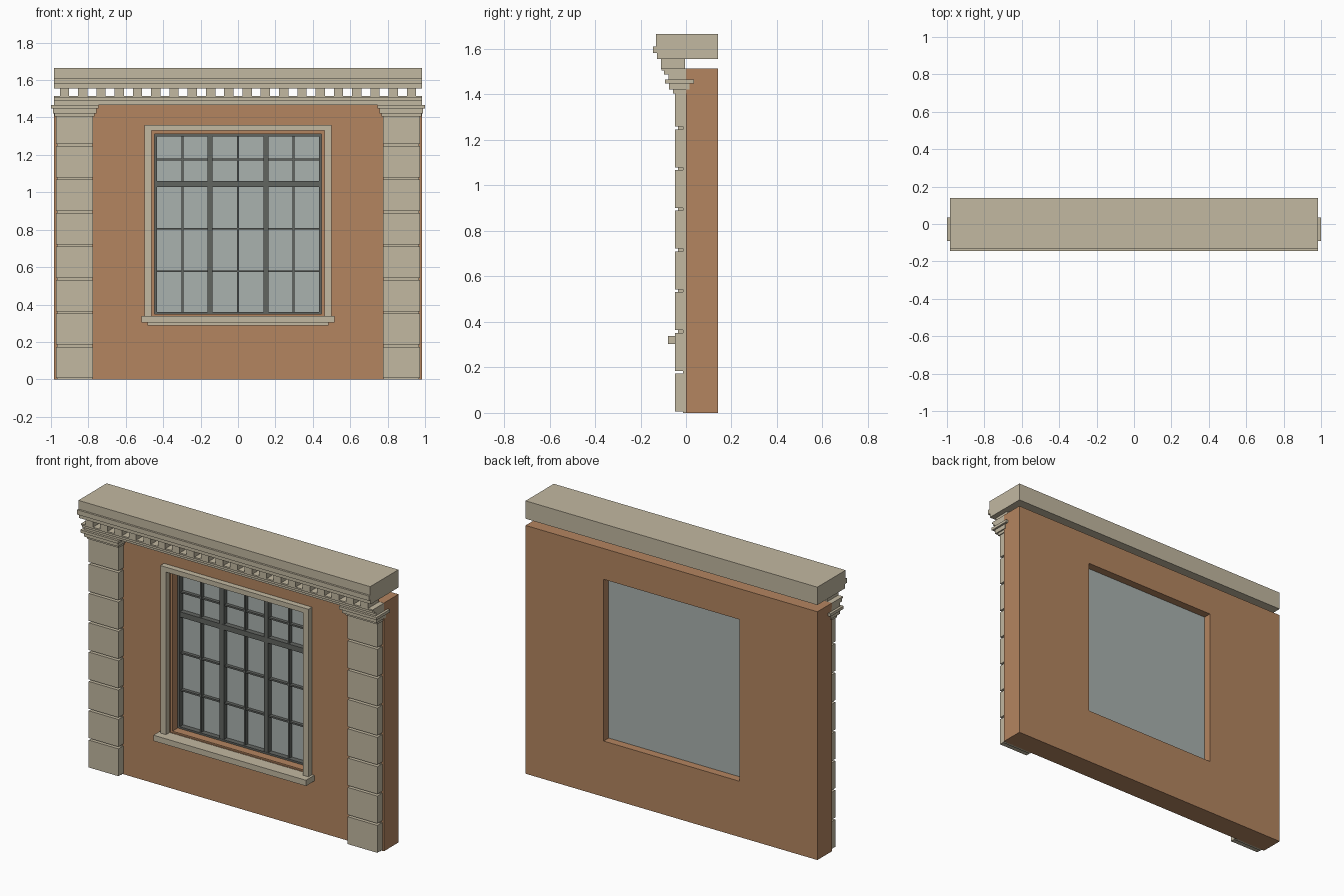
import bpy
import bmesh

cube = bpy.data.objects.get("Cube")
if cube:
    bpy.data.objects.remove(cube)


def material(name, rgb):
    mat = bpy.data.materials.new(name)
    mat.use_nodes = True
    mat.diffuse_color = (*rgb, 1)
    mat.node_tree.nodes["Principled BSDF"].inputs["Base Color"].default_value = (*rgb, 1)
    return mat


stone = material("pale stone", (0.54, 0.48, 0.355))
plaster = material("terracotta plaster", (0.456, 0.235, 0.117))
metal = material("dark grey frame", (0.12, 0.128, 0.118))
pane = material("grey glass", (0.40, 0.445, 0.425))


def finish(name, bm, mat):
    bmesh.ops.recalc_face_normals(bm, faces=bm.faces)
    mesh = bpy.data.meshes.new(name)
    bm.to_mesh(mesh)
    bm.free()
    mesh.materials.append(mat)
    obj = bpy.data.objects.new(name, mesh)
    bpy.context.collection.objects.link(obj)
    return obj


def add_box(bm, x, y, z):
    """Add a box spanning the (low, high) pairs x, y and z."""
    verts = bmesh.ops.create_cube(bm, size=1)["verts"]
    for v in verts:
        v.co = [lo + (hi - lo) * (c + 0.5) for c, (lo, hi) in zip(v.co, (x, y, z))]


def boxes(name, mat, spans):
    bm = bmesh.new()
    for span in spans:
        add_box(bm, *span)
    return finish(name, bm, mat)


def ring(name, mat, outer, inner, y):
    """Rectangular frame; outer and inner are (half width, bottom, top)."""
    bm = bmesh.new()

    def loop(rect, depth):
        w, lo, hi = rect
        return [bm.verts.new((px, depth, pz)) for px, pz in ((-w, lo), (w, lo), (w, hi), (-w, hi))]

    loops = [loop(outer, y[0]), loop(inner, y[0]), loop(inner, y[1]), loop(outer, y[1])]
    for a, b in zip(loops, loops[1:] + loops[:1]):
        for i in range(4):
            j = (i + 1) % 4
            bm.faces.new((a[i], a[j], b[j], b[i]))
    return finish(name, bm, mat)


HALF = 0.985
WALL_TOP = 1.515
OPENING = (0.458, 0.34, 1.327)
LIP = (0.446, 0.349, 1.311)

# Wall with the window opening and its narrow inner lip
ring("wall", plaster, (HALF, 0, WALL_TOP), OPENING, (0, 0.14))
ring("window_reveal", plaster, OPENING, LIP, (0.004, 0.086))

# Stone surround and sill
ring("window_surround", stone, (0.5, 0.32, 1.36), (0.462, 0.338, 1.33), (-0.035, 0.002))
boxes("window_sill", stone, [
    ((-0.515, 0.515), (-0.08, 0.002), (0.303, 0.338)),
    ((-0.485, 0.485), (-0.042, 0.002), (0.288, 0.303)),
])

# Window frame, bars and glass
ring("window_frame", metal, LIP, (0.432, 0.36, 1.298), (0.055, 0.088))
W, BOTTOM, TOP = LIP
bars = [((-W, W), (0.056, 0.088), (1.029, 1.061))]
bars += [((x - 0.014, x + 0.014), (0.057, 0.088), (BOTTOM, TOP)) for x in (-0.15, 0.15)]
boxes("window_mullions", metal, bars)
bars = [((x - 0.006, x + 0.006), (0.066, 0.088), (BOTTOM, TOP)) for x in (-0.297, 0, 0.297)]
bars += [((-W, W), (0.067, 0.088), (z - 0.005, z + 0.005)) for z in (0.578, 0.805, 1.176)]
boxes("window_glazing_bars", metal, bars)
boxes("window_glass", pane, [((-OPENING[0], OPENING[0]), (0.087, 0.091), OPENING[1:])])

# Pilasters: a recessed core, stacked blocks and a stepped capital
BLOCKS = 8
PITCH = 0.179
GROOVE = 0.012
for side, sign in (("left", 1), ("right", -1)):
    def span(inner, outer):
        return tuple(sorted((sign * inner, sign * outer)))

    boxes(side + "_pilaster_core", stone, [(span(0.779, 0.969), (-0.014, 0.002), (0, 1.41))])
    boxes(side + "_pilaster_blocks", stone, [
        (span(0.774, 0.974), (-0.048, 0.001),
         (0.006 + i * PITCH, 0.006 + (i + 1) * PITCH - GROOVE))
        for i in range(BLOCKS)
    ])
    boxes(side + "_capital", stone, [
        (span(0.766, 0.98), (-0.058, 0.002), (1.405, 1.422)),
        (span(0.756, 0.988), (-0.075, 0.015), (1.422, 1.449)),
        (span(0.745, 1.0), (-0.092, 0.036), (1.449, 1.466)),
    ])

# Stepped moulding below the dentils
boxes("bed_moulding", stone, [
    ((-HALF, HALF), (-0.078, 0.002), (1.466, 1.487)),
    ((-HALF, HALF), (-0.096, 0.002), (1.487, 1.505)),
    ((-HALF, HALF), (-0.108, 0.002), (1.505, 1.514)),
])

# Evenly spaced dentils
COUNT = 20
FIRST = -0.928
STEP = -2 * FIRST / (COUNT - 1)
boxes("dentils", stone, [
    ((FIRST + i * STEP - 0.025, FIRST + i * STEP + 0.025), (-0.11, -0.005), (1.512, 1.557))
    for i in range(COUNT)
])

# Cornice extruded from its side profile (y, z)
profile = [(0.14, 1.556), (-0.127, 1.556), (-0.127, 1.583), (-0.144, 1.583),
           (-0.144, 1.612), (-0.132, 1.612), (-0.132, 1.665), (0.14, 1.665)]
bm = bmesh.new()
face = bm.faces.new([bm.verts.new((-HALF, y, z)) for y, z in profile])
moved = bmesh.ops.extrude_face_region(bm, geom=[face], use_keep_orig=True)["geom"]
bmesh.ops.translate(bm, vec=(2 * HALF, 0, 0),
                    verts=[g for g in moved if isinstance(g, bmesh.types.BMVert)])
finish("cornice", bm, stone)
